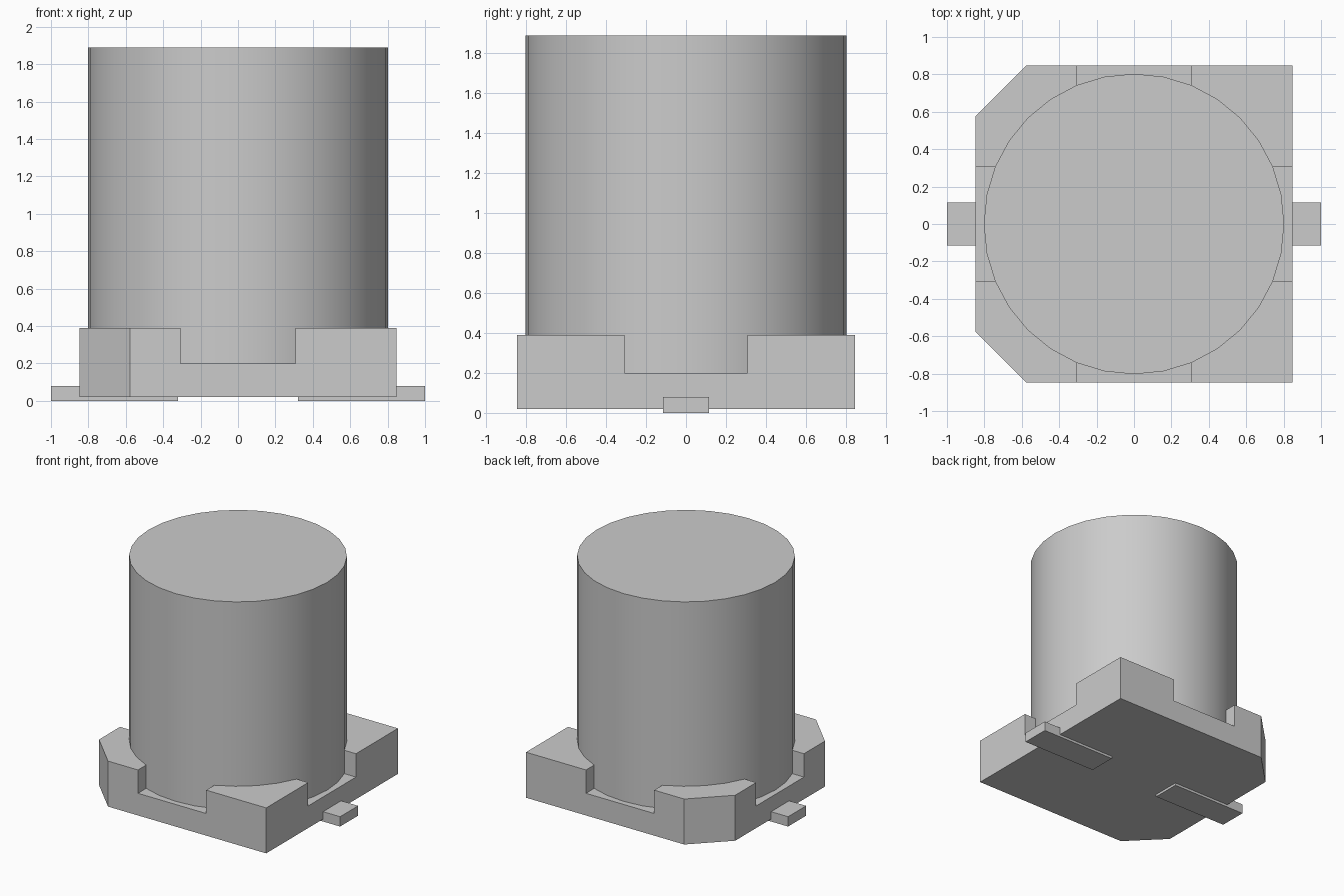
import bpy, bmesh, math

if "Cube" in bpy.data.objects:
    bpy.data.objects.remove(bpy.data.objects["Cube"], do_unlink=True)

grey = bpy.data.materials.new("light_grey")
grey.use_nodes = True
colour = (0.6, 0.6, 0.6, 1.0)
grey.diffuse_color = colour
grey.node_tree.nodes["Principled BSDF"].inputs["Base Color"].default_value = colour


def prism(name, outline, depth, place):
    """Extrude a closed 2D outline by depth; place maps (u, v, w) to x, y, z."""
    bm = bmesh.new()
    low = [bm.verts.new(place(u, v, 0)) for u, v in outline]
    high = [bm.verts.new(place(u, v, depth)) for u, v in outline]
    n = len(outline)
    bm.faces.new(low)
    bm.faces.new(high)
    for i in range(n):
        j = (i + 1) % n
        bm.faces.new((low[i], low[j], high[j], high[i]))
    bmesh.ops.recalc_face_normals(bm, faces=bm.faces)
    mesh = bpy.data.meshes.new(name)
    bm.to_mesh(mesh)
    bm.free()
    mesh.materials.append(grey)
    obj = bpy.data.objects.new(name, mesh)
    bpy.context.collection.objects.link(obj)
    return obj


# Base block with two cut corners on the -x side
H, C = 0.847, 0.577
base = prism("base",
             [(H, -H), (H, H), (-C, H), (-H, C), (-H, -C), (-C, -H)],
             0.37, lambda u, v, w: (u, v, 0.02 + w))

# Crossing channels leave four raised corner posts
N = 0.307
for sx, sy in ((N, 1.2), (1.2, N)):
    cutter = prism("channel_cutter", [(-sx, -sy), (sx, -sy), (sx, sy), (-sx, sy)],
                   0.5, lambda u, v, w: (u, v, 0.2 + w))
    cutter.hide_render = True
    mod = base.modifiers.new("channel", 'BOOLEAN')
    mod.operation = 'DIFFERENCE'
    mod.solver = 'EXACT'
    mod.object = cutter
    bpy.context.view_layer.objects.active = base
    bpy.ops.object.modifier_apply(modifier=mod.name)
    bpy.data.objects.remove(cutter, do_unlink=True)

# Cylindrical can, seated into the base
bottom, top = 0.15, 1.89
bpy.ops.mesh.primitive_cylinder_add(vertices=32, radius=0.803, depth=top - bottom,
                                    location=(0, 0, (top + bottom) / 2))
can = bpy.context.object
can.name = "can"
can.data.materials.append(grey)
bpy.ops.object.shade_smooth_by_angle(angle=math.radians(30))

# Leads: thin foot under the base, thicker tab outside it
profile = [(0.322, 0), (1, 0), (1, 0.08), (0.82, 0.08), (0.82, 0.022), (0.322, 0.022)]
for name, side in (("left_lead", 1), ("right_lead", -1)):
    prism(name, profile, 0.232, lambda u, v, w, s=side: (s * u, w - 0.116, v))
